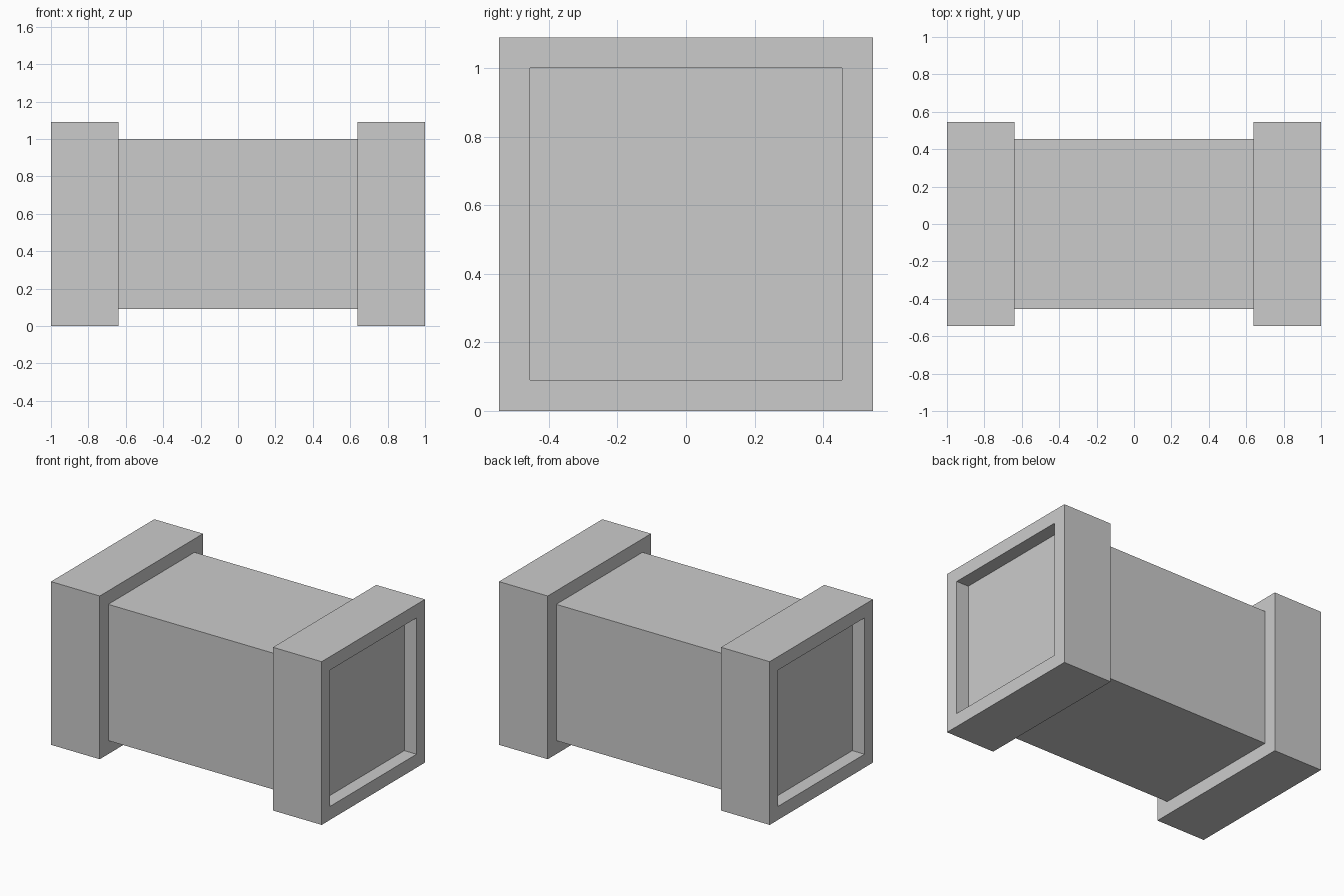
import bpy, bmesh

if "Cube" in bpy.data.objects:
    bpy.data.objects.remove(bpy.data.objects["Cube"])

OUTER = 0.545   # half width of the end collars
INNER = 0.455   # half width of the body and of the end recesses
CENTRE_Z = 0.545


def square_loft(name, stations):
    """Join square sections (x, half width) along x and close both ends."""
    bm = bmesh.new()
    rings = []
    for x, h in stations:
        rings.append([bm.verts.new((x, h * sy, CENTRE_Z + h * sz))
                      for sy, sz in ((-1, -1), (1, -1), (1, 1), (-1, 1))])
    for a, b in zip(rings, rings[1:]):
        for i in range(4):
            j = (i + 1) % 4
            bm.faces.new((a[i], a[j], b[j], b[i]))
    bm.faces.new(rings[0])
    bm.faces.new(rings[-1])
    bmesh.ops.recalc_face_normals(bm, faces=bm.faces)
    mesh = bpy.data.meshes.new(name)
    bm.to_mesh(mesh)
    bm.free()
    obj = bpy.data.objects.new(name, mesh)
    bpy.context.collection.objects.link(obj)
    return obj


# Square body between the collars
square_loft("body", [(-0.64, INNER), (0.64, INNER)])

# Thicker collar at each end, with a shallow square recess in its outer face
for side, s in (("left", -1), ("right", 1)):
    square_loft(side + "_collar", [(s * 0.64, INNER), (s * 0.64, OUTER),
                                   (s * 1.0, OUTER), (s * 1.0, INNER),
                                   (s * 0.91, INNER)])
